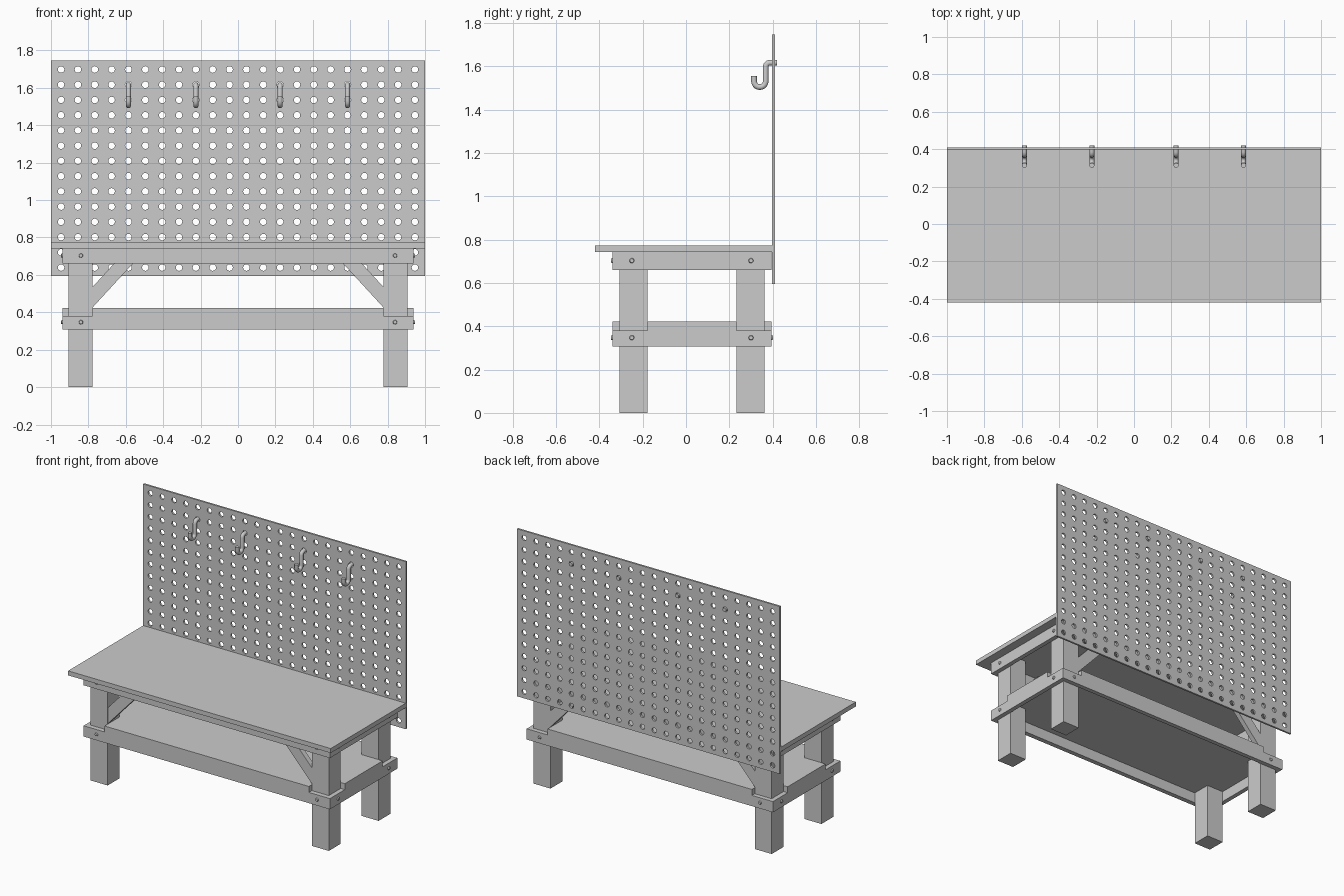
import bpy, bmesh, math
from mathutils import Vector

if "Cube" in bpy.data.objects:
    bpy.data.objects.remove(bpy.data.objects["Cube"])


def finish(bm, name):
    bmesh.ops.recalc_face_normals(bm, faces=bm.faces)
    me = bpy.data.meshes.new(name)
    bm.to_mesh(me)
    bm.free()
    ob = bpy.data.objects.new(name, me)
    bpy.context.collection.objects.link(ob)
    return ob


def prism(name, pts, direction):
    """Extrude a planar polygon along a direction."""
    bm = bmesh.new()
    face = bm.faces.new([bm.verts.new(p) for p in pts])
    ret = bmesh.ops.extrude_face_region(bm, geom=[face], use_keep_orig=True)
    verts = [g for g in ret["geom"] if isinstance(g, bmesh.types.BMVert)]
    bmesh.ops.translate(bm, verts=verts, vec=direction)
    return finish(bm, name)


def box(name, x0, x1, y0, y1, z0, z1):
    pts = [(x0, y0, z0), (x1, y0, z0), (x1, y1, z0), (x0, y1, z0)]
    return prism(name, pts, (0, 0, z1 - z0))


def bolt(name, loc, axis):
    bm = bmesh.new()
    rot = Vector(axis).to_track_quat('Z', 'Y').to_matrix().to_4x4()
    rot.translation = loc
    bmesh.ops.create_cone(bm, cap_ends=True, segments=12, radius1=0.014,
                          radius2=0.009, depth=0.014, matrix=rot)
    finish(bm, name)


# Main levels
X_OUT, X_LEG, X_IN = 0.938, 0.907, 0.778
Y_F, Y_B = -0.34, 0.394
FRONT_LEG, BACK_LEG = (-0.307, -0.178), (0.234, 0.363)
TOP_Z = 0.742

# Table top
box("table_top", -1, 1, -0.42, 0.397, TOP_Z, 0.773)

# Legs and diagonal braces
for s, side in ((-1, "left"), (1, "right")):
    for (y0, y1), end, by in ((FRONT_LEG, "front", -0.305), (BACK_LEG, "back", 0.326)):
        box(f"{end}_{side}_leg", s * X_IN, s * X_LEG, y0, y1, 0, TOP_Z)
        prism(f"{end}_{side}_brace",
              [(s * x, by, z) for x, z in ((X_IN, 0.425), (X_IN, 0.535),
                                           (0.587, TOP_Z), (0.487, TOP_Z))],
              (0, 0.035, 0))

# Upper aprons and lower rails with their bolts
for name, z0, z1, bz in (("apron", 0.66, TOP_Z, 0.703), ("rail", 0.307, 0.381, 0.347)):
    box(f"front_{name}", -X_OUT, X_OUT, Y_F, FRONT_LEG[0], z0, z1)
    box(f"back_{name}", -X_OUT, X_OUT, BACK_LEG[1], Y_B, z0, z1)
    for s, side in ((-1, "left"), (1, "right")):
        box(f"{side}_{name}", s * X_LEG, s * X_OUT, FRONT_LEG[0], BACK_LEG[1], z0, z1)
        bolt(f"front_{side}_{name}_bolt", (s * 0.84, Y_F, bz), (0, -1, 0))
        if name == "rail":
            bolt(f"back_{side}_{name}_bolt", (s * 0.84, Y_B, bz), (0, 1, 0))
        for y in (-0.25, 0.3):
            bolt(f"{side}_{name}_bolt", (s * X_OUT, y, bz), (s, 0, 0))

# Lower shelf, notched at the corners around the legs
yf, yb = FRONT_LEG[1], BACK_LEG[0]
half = [(X_IN, Y_F), (X_IN, yf), (X_OUT, yf), (X_OUT, yb), (X_IN, yb), (X_IN, Y_B)]
prism("lower_shelf",
      [(x, y, 0.381) for x, y in half] + [(-x, y, 0.381) for x, y in reversed(half)],
      (0, 0, 0.041))

# Pegboard: one square-to-circle ring per hole, then thickened
COLS, ROWS, SEG, R = 22, 14, 16, 0.0175
Z_LOW, Z_HIGH = 0.594, 1.747
xs = [-0.946 + i * 1.892 / (COLS - 1) for i in range(COLS)]
zs = [0.639 + i * 1.059 / (ROWS - 1) for i in range(ROWS)]


def edges(c, lo, hi):
    return [lo] + [(a + b) / 2 for a, b in zip(c, c[1:])] + [hi]


ex, ez = edges(xs, -1, 1), edges(zs, Z_LOW, Z_HIGH)
bm = bmesh.new()
for i, cx in enumerate(xs):
    for j, cz in enumerate(zs):
        inner, outer = [], []
        for k in range(SEG):
            a = 2 * math.pi * k / SEG
            c, s = math.cos(a), math.sin(a)
            m = max(abs(c), abs(s))
            u, v = c / m, s / m
            dx = ex[i + 1] - cx if u > 0 else cx - ex[i]
            dz = ez[j + 1] - cz if v > 0 else cz - ez[j]
            inner.append(bm.verts.new((cx + R * c, 0.397, cz + R * s)))
            outer.append(bm.verts.new((cx + u * dx, 0.397, cz + v * dz)))
        for k in range(SEG):
            n = (k + 1) % SEG
            bm.faces.new((inner[k], outer[k], outer[n], inner[n]))
bmesh.ops.remove_doubles(bm, verts=bm.verts, dist=1e-4)
ret = bmesh.ops.extrude_face_region(bm, geom=bm.faces[:], use_keep_orig=True)
bmesh.ops.translate(bm, vec=(0, 0.013, 0),
                    verts=[g for g in ret["geom"] if isinstance(g, bmesh.types.BMVert)])
finish(bm, "pegboard")

# Hooks: round rod swept along a J-shaped path
path = [(0.42, zs[12]), (0.386, zs[12])]
path += [(0.386 - 0.018 * math.sin(t), zs[12] - 0.018 + 0.018 * math.cos(t))
         for t in (math.pi / 6, math.pi / 3, math.pi / 2)]
path += [(0.341 + 0.027 * math.cos(t), 1.531 - 0.027 * math.sin(t))
         for t in [math.pi * k / 10 for k in range(11)]]
path += [(0.314, 1.555)]
for n, col in enumerate((4, 8, 13, 17)):
    cu = bpy.data.curves.new("hook_path", 'CURVE')
    cu.dimensions = '3D'
    cu.bevel_depth = 0.0138
    cu.bevel_resolution = 3
    cu.use_fill_caps = True
    sp = cu.splines.new('POLY')
    sp.points.add(len(path) - 1)
    for p, (y, z) in zip(sp.points, path):
        p.co = (xs[col], y, z, 1)
    hook = bpy.data.objects.new(f"hook_{n + 1}", cu)
    bpy.context.collection.objects.link(hook)
